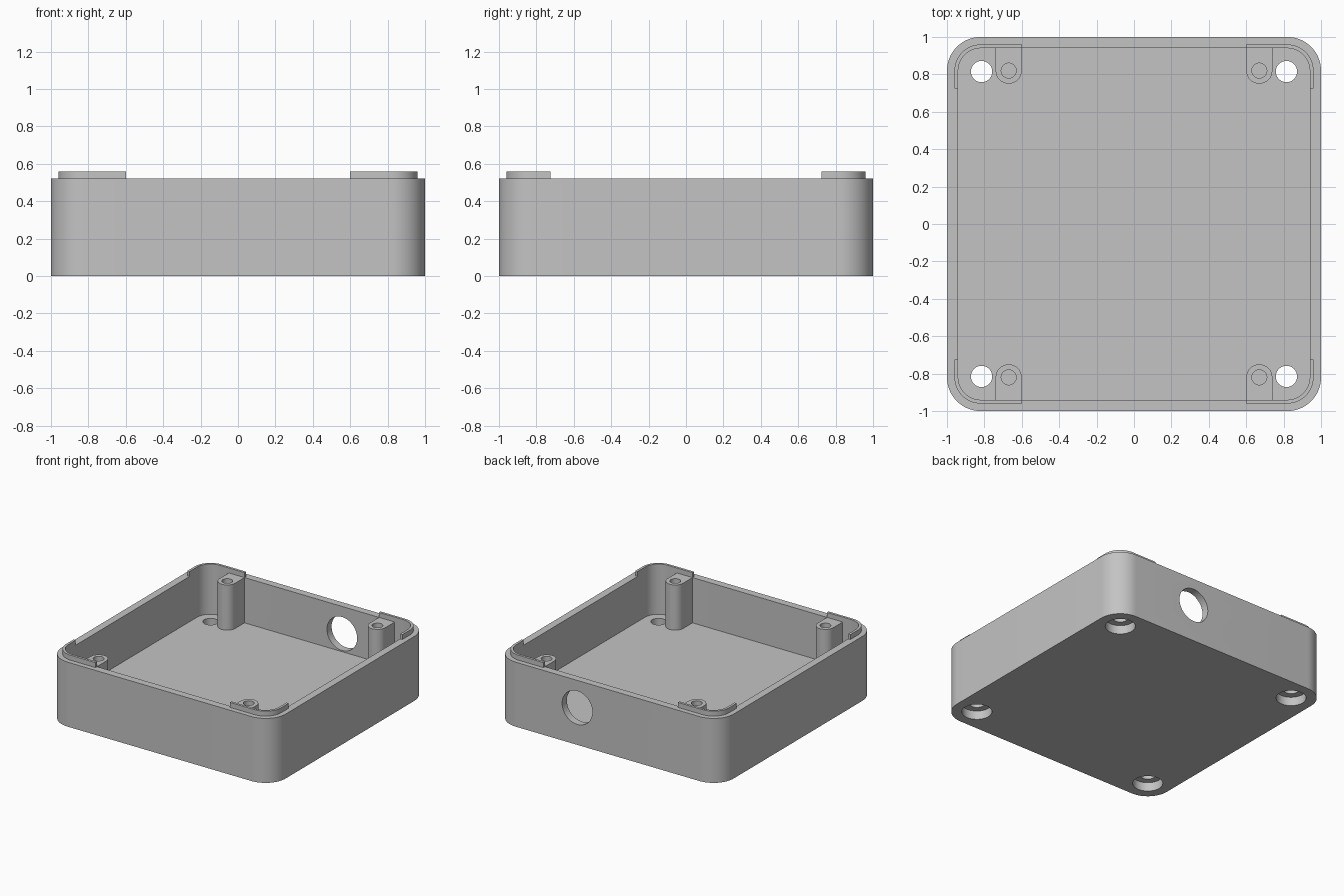
import bpy, bmesh, math
from math import pi, cos, sin

cube = bpy.data.objects.get("Cube")
if cube:
    bpy.data.objects.remove(cube, do_unlink=True)

grey = bpy.data.materials.new("light grey plastic")
grey.use_nodes = True
colour = (0.55, 0.55, 0.55, 1)
grey.diffuse_color = colour
grey.node_tree.nodes["Principled BSDF"].inputs["Base Color"].default_value = colour

RIM, LIP_TOP, FLOOR = 0.52, 0.56, 0.155
INNER, CORNER = 0.94, 0.82
CORNERS = [(sx, sy) for sx in (-1, 1) for sy in (-1, 1)]


def arc(cx, cy, r, a0, a1, n=16):
    return [(cx + r * cos(a0 + (a1 - a0) * i / n),
             cy + r * sin(a0 + (a1 - a0) * i / n)) for i in range(n + 1)]


def rounded_square(half):
    pts = []
    for k, (sx, sy) in enumerate([(1, 1), (-1, 1), (-1, -1), (1, -1)]):
        pts += arc(sx * CORNER, sy * CORNER, half - CORNER, k * pi / 2, (k + 1) * pi / 2)
    return pts


def circle(cx, cy, r):
    return arc(cx, cy, r, 0, 2 * pi, 48)[:-1]


def prism(name, pts, z0, z1):
    """Extrude a flat outline from z0 up to z1."""
    bm = bmesh.new()
    base = bm.faces.new([bm.verts.new((x, y, z0)) for x, y in pts])
    ext = bmesh.ops.extrude_face_region(bm, geom=[base])
    top = [v for v in ext["geom"] if isinstance(v, bmesh.types.BMVert)]
    bmesh.ops.translate(bm, verts=top, vec=(0, 0, z1 - z0))
    bmesh.ops.recalc_face_normals(bm, faces=bm.faces)
    mesh = bpy.data.meshes.new(name)
    bm.to_mesh(mesh)
    bm.free()
    mesh.materials.append(grey)
    obj = bpy.data.objects.new(name, mesh)
    bpy.context.collection.objects.link(obj)
    return obj


def activate(obj):
    bpy.ops.object.select_all(action="DESELECT")
    obj.select_set(True)
    bpy.context.view_layer.objects.active = obj


def cut(obj, cutter):
    cutter.hide_render = True
    activate(obj)
    mod = obj.modifiers.new("cut", "BOOLEAN")
    mod.operation, mod.solver, mod.object = "DIFFERENCE", "EXACT", cutter
    bpy.ops.object.modifier_apply(modifier=mod.name)
    bpy.data.objects.remove(cutter, do_unlink=True)


def smooth(obj):
    activate(obj)
    bpy.ops.object.shade_smooth_by_angle(angle=math.radians(30))


# Open tray with a thick floor
tray = prism("tray", rounded_square(1), 0, RIM)
cut(tray, prism("cavity_cutter", rounded_square(INNER), FLOOR, 1))

# Screw holes through the floor, recessed from below
for sx, sy in CORNERS:
    x, y = sx * 0.815, sy * 0.815
    cut(tray, prism("hole_cutter", circle(x, y, 0.057), -0.1, 0.3))
    cut(tray, prism("recess_cutter", circle(x, y, 0.11), -0.1, 0.07))

# Round opening in the back wall
port = prism("port_cutter", circle(0, 0, 0.135), -0.1, 0.1)
port.rotation_euler.x = pi / 2
port.location = (0.27, 0.97, 0.30)
bpy.context.view_layer.update()
cut(tray, port)
smooth(tray)

for sx, sy in CORNERS:
    side = ("back" if sy > 0 else "front") + ("_left" if sx > 0 else "_right")

    # Round-nosed screw post against the wall
    nose = [(-0.07, 0.12)] + arc(0, 0, 0.07, pi, 2 * pi) + [(0.07, 0.12)]
    px, py = 0.67, 0.82
    post = prism(side + "_post", [(sx * (px + u), sy * (py + v)) for u, v in nose], FLOOR, RIM)
    cut(post, prism("pilot_cutter", circle(sx * px, sy * py, 0.04), FLOOR + 0.02, 1))
    smooth(post)

    # Raised locating lip around the corner
    outer = [(0.96, 0.725)] + arc(CORNER, CORNER, 0.96 - CORNER, 0, pi / 2) + [(0.6, 0.96)]
    inner = [(0.6, INNER)] + arc(CORNER, CORNER, INNER - CORNER, pi / 2, 0) + [(INNER, 0.725)]
    smooth(prism(side + "_lip", [(sx * u, sy * v) for u, v in outer + inner], RIM, LIP_TOP))
